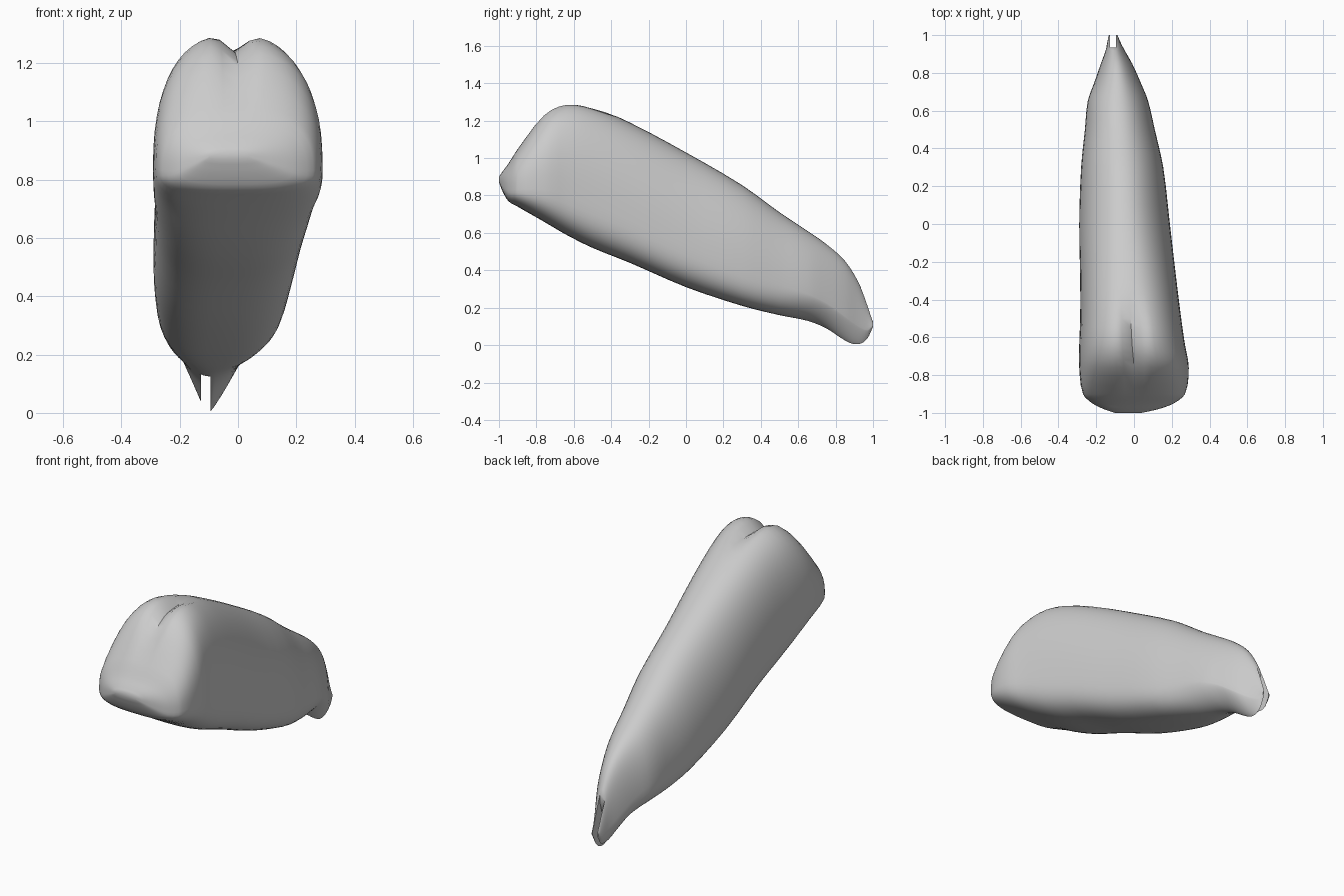
import bpy, bmesh, math

if "Cube" in bpy.data.objects:
    bpy.data.objects.remove(bpy.data.objects["Cube"])

# Single grey material
grey = bpy.data.materials.new("plain_grey")
grey.use_nodes = True
grey.diffuse_color = (0.6, 0.6, 0.6, 1)
grey.node_tree.nodes["Principled BSDF"].inputs["Base Color"].default_value = (0.6, 0.6, 0.6, 1)

# Body stations from blunt front to tail: y, right x, left x, bottom z, top z
STATIONS = [
    (-1, -.1, .04, .87, .9),
    (-.98, -.16, .13, .82, .93),
    (-.95, -.22, .21, .77, .97),
    (-.9, -.27, .27, .74, 1.05),
    (-.76, -.29, .29, .66, 1.235),
    (-.64, -.29, .27, .59, 1.295),
    (-.5, -.285, .25, .52, 1.275),
    (-.3, -.285, .225, .44, 1.19),
    (0, -.29, .19, .31, 1.03),
    (.3, -.28, .155, .21, .855),
    (.5, -.26, .11, .16, .71),
    (.65, -.245, .075, .13, .61),
    (.75, -.21, .035, .09, .54),
    (.85, -.175, -.01, .025, .45),
    (.92, -.15, -.05, 0, .34),
    (.97, -.14, -.075, .02, .22),
    (1, -.133, -.087, .09, .13),
]
AROUND = 56
FINE = 3


def blend(a, b, lo, hi, v):
    """Smooth change from a to b as v goes from lo to hi."""
    t = min(1, max(0, (v - lo) / (hi - lo)))
    return a + (b - a) * t * t * (3 - 2 * t)


def resample(rows):
    """Fill in smooth stations between the given ones."""
    out = []
    last = len(rows) - 1
    for i in range(last):
        p, q, r, s = (rows[min(last, max(0, i + k))] for k in (-1, 0, 1, 2))
        for step in range(FINE):
            t = step / FINE
            row = []
            for k in range(len(q)):
                span = r[0] - q[0]
                m0 = (r[k] - p[k]) / (r[0] - p[0]) * span
                m1 = (s[k] - q[k]) / (s[0] - q[0]) * span
                cubic = 2 * (q[k] - r[k]) + m0 + m1
                square = 3 * (r[k] - q[k]) - 2 * m0 - m1
                row.append(((cubic * t + square) * t + m0) * t + q[k])
            out.append(row)
    return out + [rows[last]]


def power(value, exponent):
    return math.copysign(abs(value) ** exponent, value)


def section(y, right, left, bottom, top):
    """Arched top over a flatter underside that turns to a keel at the tail."""
    middle = bottom + .3 * (top - bottom)
    upper = blend(2.6, 2.1, -.7, .2, y)
    lower = blend(2.8, 1.25, .3, .85, y)
    groove = .06 * blend(0, 1, -.95, -.7, y) * blend(1, 0, -.62, -.35, y)
    points = []
    for i in range(AROUND):
        angle = math.tau * i / AROUND
        c, s = math.cos(angle), math.sin(angle)
        n = upper if s >= 0 else lower
        x = (left + right) / 2 + (left - right) / 2 * power(c, 2 / n)
        height = power(s, 2 / n)
        z = middle + height * ((top - middle) if s >= 0 else (middle - bottom))
        # Shallow groove that parts the two front lobes
        if s > 0:
            z -= groove * math.exp(-((x + .01) / .045) ** 2)
        points.append((x, y, z))
    return points


def make_object(name, rings):
    """Skin closed rings of equal length and cap both ends."""
    bm = bmesh.new()
    loops = [[bm.verts.new(p) for p in ring] for ring in rings]
    for a, b in zip(loops, loops[1:]):
        for i in range(len(a)):
            j = (i + 1) % len(a)
            bm.faces.new((a[i], a[j], b[j], b[i]))
    bm.faces.new(loops[0])
    bm.faces.new(loops[-1][::-1])
    bmesh.ops.recalc_face_normals(bm, faces=bm.faces)
    mesh = bpy.data.meshes.new(name)
    bm.to_mesh(mesh)
    bm.free()
    mesh.materials.append(grey)
    obj = bpy.data.objects.new(name, mesh)
    bpy.context.collection.objects.link(obj)
    return obj


body = make_object("tapered_body", [section(*row) for row in resample(STATIONS)])

# Slot that splits the tail into two thin tips
outline = [(.6, -.1), (.62, .1), (.72, .15), (.87, .16), (.915, .2),
           (.935, .27), (.935, .5), (1.1, .5), (1.1, -.1)]
slot = make_object("tail_slot_cutter", [[(x, y, z) for y, z in outline] for x in (-.126, -.095)])
slot.hide_render = True

cut = body.modifiers.new("tail_slot", "BOOLEAN")
cut.operation = "DIFFERENCE"
cut.solver = "EXACT"
cut.object = slot

bpy.ops.object.select_all(action="DESELECT")
body.select_set(True)
bpy.context.view_layer.objects.active = body
bpy.ops.object.modifier_apply(modifier=cut.name)
bpy.data.objects.remove(slot)
bpy.ops.object.shade_smooth_by_angle(angle=math.radians(50))
